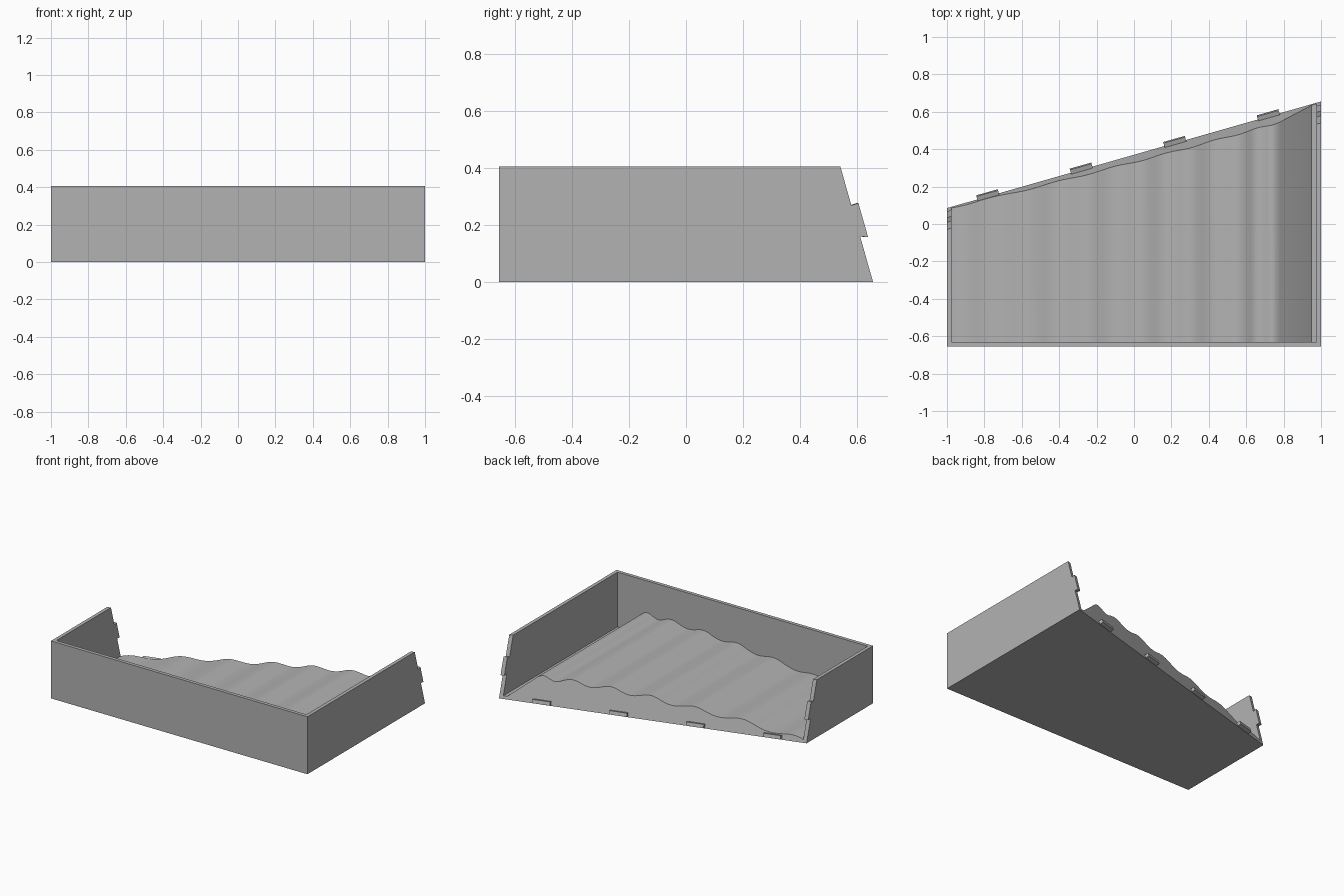
import bpy, bmesh, math
from mathutils import Vector

cube = bpy.data.objects.get("Cube")
if cube:
    bpy.data.objects.remove(cube, do_unlink=True)

FRONT, HEIGHT, WALL = -0.655, 0.405, 0.025
INNER = 1 - WALL

grey = bpy.data.materials.new("plain_grey")
grey.use_nodes = True
grey.diffuse_color = (0.448, 0.448, 0.448, 1)
grey.node_tree.nodes["Principled BSDF"].inputs["Base Color"].default_value = grey.diffuse_color


def back(x, z):
    """Depth of the skewed, leaning back plane."""
    return 0.37 + 0.285 * x - 0.283 * z


def prism(name, ring_a, ring_b):
    """Solid between two matching outlines."""
    bm = bmesh.new()
    a = [bm.verts.new(p) for p in ring_a]
    b = [bm.verts.new(p) for p in ring_b]
    bm.faces.new(a)
    bm.faces.new(b[::-1])
    for i in range(len(a)):
        j = (i + 1) % len(a)
        bm.faces.new((a[i], b[i], b[j], a[j]))
    bmesh.ops.recalc_face_normals(bm, faces=bm.faces)
    mesh = bpy.data.meshes.new(name)
    bm.to_mesh(mesh)
    bm.free()
    mesh.materials.append(grey)
    obj = bpy.data.objects.new(name, mesh)
    bpy.context.collection.objects.link(obj)
    return obj


# Front wall
def wall_ring(x):
    return [(x, y, z) for y, z in ((FRONT, 0), (FRONT + WALL, 0),
                                   (FRONT + WALL, HEIGHT), (FRONT, HEIGHT))]


prism("front_wall", wall_ring(-INNER), wall_ring(INNER))

# End walls, each with a locking tab on its leaning back edge: (z, overhang)
EDGE = [(0, 0), (0.16, 0), (0.157, 0.027), (0.276, 0.027), (0.268, 0), (HEIGHT, 0)]


def end_ring(x):
    rear = [(x, back(x, z) + out, z) for z, out in EDGE]
    return rear + [(x, FRONT, HEIGHT), (x, FRONT, 0)]


for name, side in (("left_wall", 1), ("right_wall", -1)):
    prism(name, end_ring(side * INNER), end_ring(side))

# Rippled bed: each ripple dips after its start, then humps up to the next one
RIPPLES = [(-0.84, 0.038), (-0.495, 0.09), (-0.18, 0.12), (0.10, 0.148),
           (0.36, 0.164), (0.61, 0.17), (0.78, 0.167)]
STEPS, DEPTH = 20, 0.014
profile = []
for i in range(8):
    t = i / 8
    profile.append((-INNER + t * (INNER - 0.84), 0.022 + 0.016 * t + 0.01 * math.sin(math.pi * t)))
for (x0, z0), (x1, z1) in zip(RIPPLES, RIPPLES[1:]):
    for i in range(STEPS):
        t = i / STEPS
        phase = t / 0.54 if t < 0.54 else 1 + (t - 0.54) / 0.46
        profile.append((x0 + t * (x1 - x0),
                        z0 + t * (z1 - z0) - DEPTH * math.sin(math.pi * phase)))
profile += [RIPPLES[-1], (0.95, 0.02), (INNER, 0.02), (INNER, 0), (-INNER, 0)]

bed = prism("rippled_bed",
            [(x, FRONT + WALL, z) for x, z in profile],
            [(x, back(x, z), z) for x, z in profile])
bpy.context.view_layer.objects.active = bed
bed.select_set(True)
bpy.ops.object.shade_smooth_by_angle(angle=math.radians(25))

# Locking tabs along the bottom of the back face
along = Vector((1, 0.285, 0)).normalized()
out = Vector((-0.285, 1, 0.283)).normalized()
up = out.cross(along) * -1
for n, x in enumerate((-0.78, -0.28, 0.22, 0.72)):
    base = Vector((x, back(x, 0), 0))
    rings = [[base + along * s + out * o + up * v
              for o, v in ((-0.01, 0.005), (0.025, 0.005), (0.025, 0.03), (-0.01, 0.03))]
             for s in (-0.06, 0.06)]
    prism(f"back_tab_{n + 1}", *rings)
